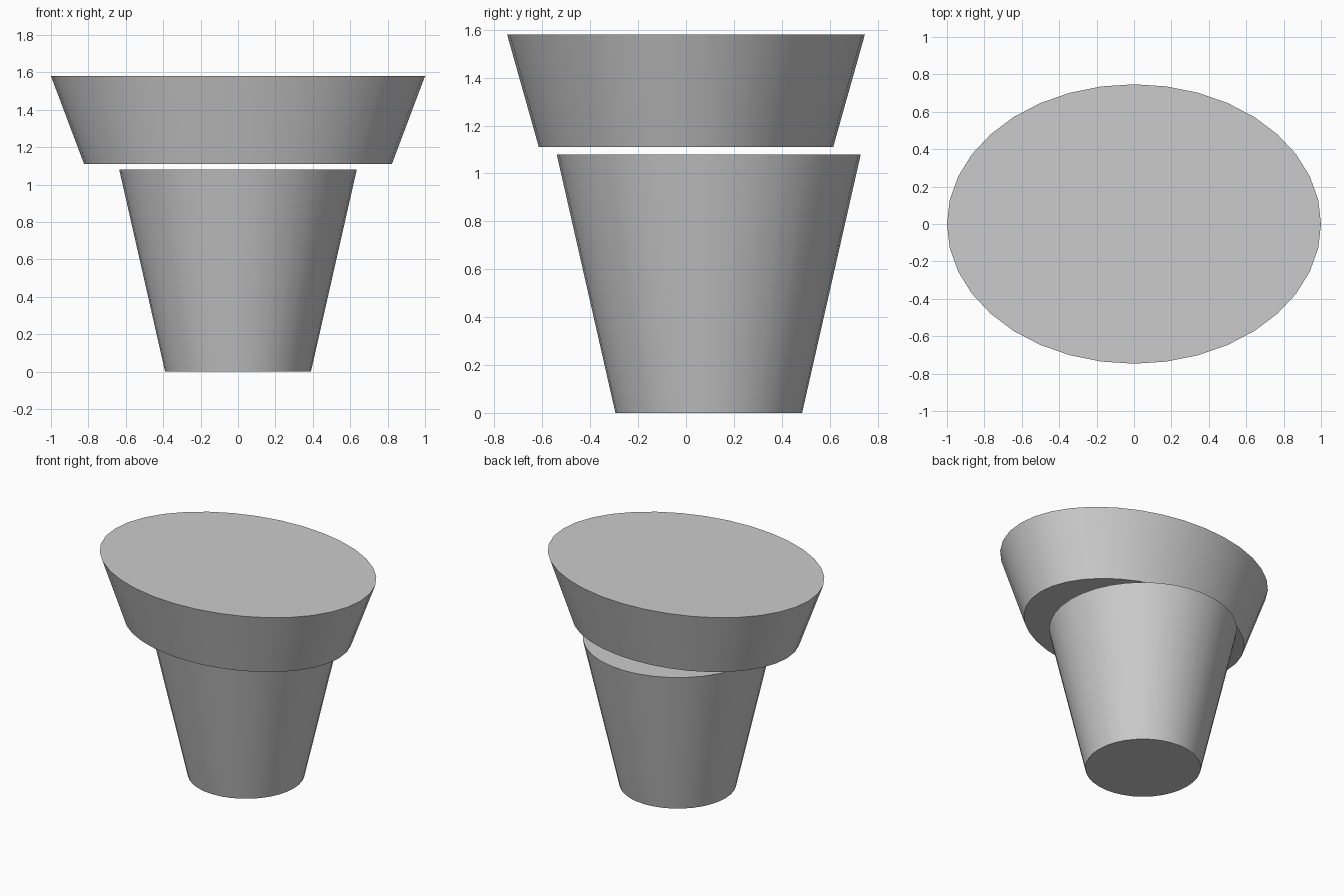
import bpy
import math

if "Cube" in bpy.data.objects:
    bpy.data.objects.remove(bpy.data.objects["Cube"])


def tapered_drum(name, y, z0, z1, r0, r1, depth_ratio=1.0):
    """Capped, tapered cylinder, optionally squashed along y."""
    bpy.ops.mesh.primitive_cone_add(
        vertices=36, radius1=r0, radius2=r1, depth=z1 - z0,
        end_fill_type='NGON', location=(0, y, (z0 + z1) / 2))
    obj = bpy.context.object
    obj.name = name
    obj.scale.y = depth_ratio
    bpy.ops.object.transform_apply(location=False, rotation=False, scale=True)
    bpy.ops.object.shade_smooth_by_angle(angle=math.radians(30))
    return obj


# Round tapered base, set slightly towards the back
tapered_drum("base", 0.095, 0.0, 1.08, 0.39, 0.635)

# Wide oval top floating just above the base
tapered_drum("oval_top", 0.0, 1.11, 1.58, 0.823, 1.0, 0.747)
